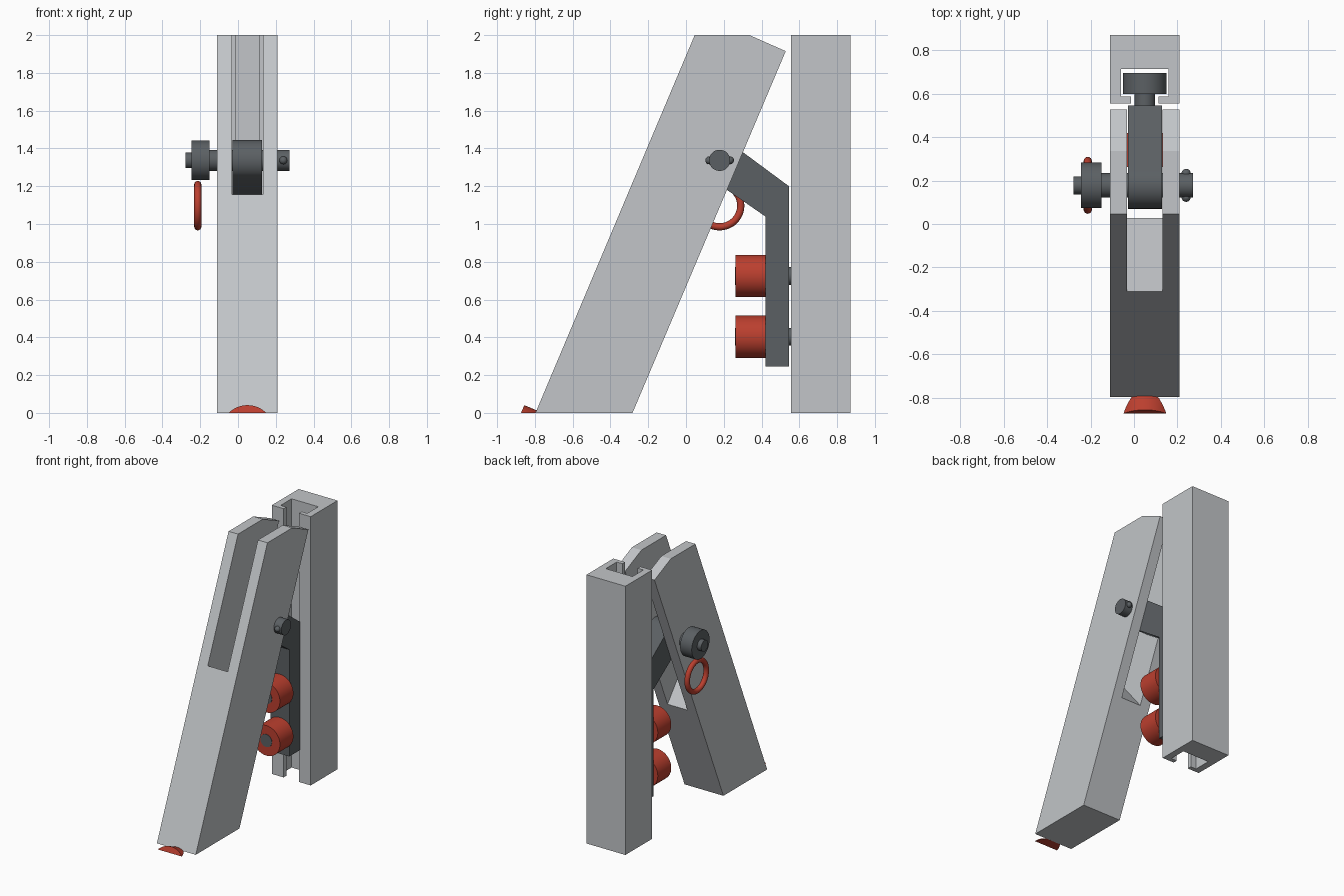
import bpy, bmesh, math
from mathutils import Vector, Matrix

cube = bpy.data.objects.get("Cube")
if cube:
    bpy.data.objects.remove(cube, do_unlink=True)


def material(name, rgb):
    m = bpy.data.materials.new(name)
    m.use_nodes = True
    m.diffuse_color = (*rgb, 1)
    m.node_tree.nodes["Principled BSDF"].inputs["Base Color"].default_value = (*rgb, 1)
    return m


LIGHT = material("light grey", (0.54, 0.56, 0.58))
DARK = material("dark grey", (0.105, 0.117, 0.126))
RED = material("red", (0.5, 0.05, 0.028))
MID = 0.05                          # x of the centre plane of leg and column
PIVOT = Vector((0, 0.178, 1.337))   # hinge pin axis


def finish(name, bm, mat, smooth=False):
    bmesh.ops.recalc_face_normals(bm, faces=bm.faces)
    mesh = bpy.data.meshes.new(name)
    bm.to_mesh(mesh)
    bm.free()
    mesh.materials.append(mat)
    ob = bpy.data.objects.new(name, mesh)
    bpy.context.collection.objects.link(ob)
    if smooth:
        bpy.ops.object.select_all(action="DESELECT")
        ob.select_set(True)
        bpy.context.view_layer.objects.active = ob
        bpy.ops.object.shade_smooth_by_angle(angle=math.radians(30))
    return ob


def prism(name, points, axis, lo, hi, mat, smooth=False):
    """Extrude a yz profile along x, or an xy profile along z."""
    bm = bmesh.new()
    place = (lambda a, b: (lo, a, b)) if axis == "x" else (lambda a, b: (a, b, lo))
    step = (hi - lo, 0, 0) if axis == "x" else (0, 0, hi - lo)
    face = bm.faces.new([bm.verts.new(place(*p)) for p in points])
    out = bmesh.ops.extrude_face_region(bm, geom=[face])["geom"]
    bmesh.ops.translate(bm, vec=step, verts=[v for v in out if isinstance(v, bmesh.types.BMVert)])
    return finish(name, bm, mat, smooth)


def add_cylinder(bm, start, end, radius):
    start, end = Vector(start), Vector(end)
    turn = (end - start).to_track_quat("Z", "Y").to_matrix().to_4x4()
    bmesh.ops.create_cone(bm, cap_ends=True, segments=48, radius1=radius, radius2=radius,
                          depth=(end - start).length,
                          matrix=Matrix.Translation((start + end) / 2) @ turn)


def cylinder(name, start, end, radius, mat):
    bm = bmesh.new()
    add_cylinder(bm, start, end, radius)
    return finish(name, bm, mat, True)


# Upright column with a T-slot open to the front
half = [(0.16, 0.87), (0.16, 0.555), (0.063, 0.555), (0.063, 0.587), (0.11, 0.587), (0.11, 0.715)]
profile = [(MID + x, y) for x, y in half] + [(MID - x, y) for x, y in reversed(half)]
prism("column", profile, "z", 0, 2, LIGHT)

# Leaning leg, forked at the top by a slot with a sloping floor
leg = prism("leaning_leg", [(-0.797, 0), (-0.283, 0), (0.528, 1.915), (0.336, 2), (0.046, 2)],
            "x", MID - 0.16, MID + 0.16, LIGHT)
cutter = prism("slot_cutter", [(-0.41, 1.28), (0.13, 0.61), (0.8, 1.8), (0.8, 2.2), (-0.2, 2.2)],
               "x", MID - 0.082, MID + 0.082, LIGHT)
cut = leg.modifiers.new("slot", "BOOLEAN")
cut.operation, cut.solver, cut.object = "DIFFERENCE", "EXACT", cutter
bpy.context.view_layer.update()
leg.data = bpy.data.meshes.new_from_object(leg.evaluated_get(bpy.context.evaluated_depsgraph_get()))
leg.modifiers.clear()
bpy.data.objects.remove(cutter, do_unlink=True)

# Bent bracket with a rounded hinge boss
boss = [(PIVOT.y + 0.108 * math.cos(a), PIVOT.z + 0.108 * math.sin(a))
        for a in (math.radians(53.5 + 7.5 * i) for i in range(24))]
prism("hinge_bracket", boss + [(0.42, 1.04), (0.42, 0.245), (0.545, 0.245), (0.545, 1.2)],
      "x", MID - 0.078, MID + 0.078, DARK, True)

# Clamp bolts sliding in the T-slot, each with a knob
for label, z in (("upper", 0.725), ("lower", 0.403)):
    cylinder(label + "_clamp_knob", (MID, 0.262, z), (MID, 0.42, z), 0.112, RED)
    cylinder(label + "_bolt_shaft", (MID, 0.259, z), (MID, 0.6, z), 0.047, DARK)
    cylinder(label + "_bolt_head", (MID, 0.598, z), (MID, 0.695, z), 0.1, DARK)

# Hinge pin, its head and its end stub
for name, x0, x1, r in (("hinge_pin", -0.16, 0.272, 0.056),
                        ("pin_head", -0.245, -0.15, 0.105),
                        ("pin_stub", -0.278, -0.24, 0.041)):
    cylinder(name, PIVOT + Vector((x0, 0, 0)), PIVOT + Vector((x1, 0, 0)), r, DARK)

# Round-ended cross pin that retains the hinge pin
bm = bmesh.new()
ends = [PIVOT + Vector((0.24, s * 0.055, 0)) for s in (-1, 1)]
add_cylinder(bm, *ends, 0.021)
for end in ends:
    bmesh.ops.create_uvsphere(bm, u_segments=20, v_segments=12, radius=0.021,
                              matrix=Matrix.Translation(end))
finish("cross_pin", bm, DARK, True)

# Pull ring hanging from the pin head
bpy.ops.mesh.primitive_torus_add(major_radius=0.112, minor_radius=0.019, major_segments=48,
                                 minor_segments=16, location=(-0.213, PIVOT.y, 1.097),
                                 rotation=(0, math.pi / 2, 0))
ring = bpy.context.object
ring.name = "pull_ring"
ring.data.materials.append(RED)
bpy.ops.object.shade_smooth_by_angle(angle=math.radians(30))

# Toe pad: round bumper square to the leg, trimmed at the ground
up = Vector((0, 0.843, 2)).normalized()
out = Vector((0, -up.z, up.y))
outer = Vector((MID, -0.856, 0.041)) - up * 0.132
bm = bmesh.new()
add_cylinder(bm, outer - out * 0.07, outer, 0.132)
trim = bmesh.ops.bisect_plane(bm, geom=bm.verts[:] + bm.edges[:] + bm.faces[:],
                              plane_co=(0, 0, 0), plane_no=(0, 0, 1), clear_inner=True)
bmesh.ops.holes_fill(bm, edges=[e for e in bm.edges if e.is_boundary])
finish("toe_pad", bm, RED, True)
